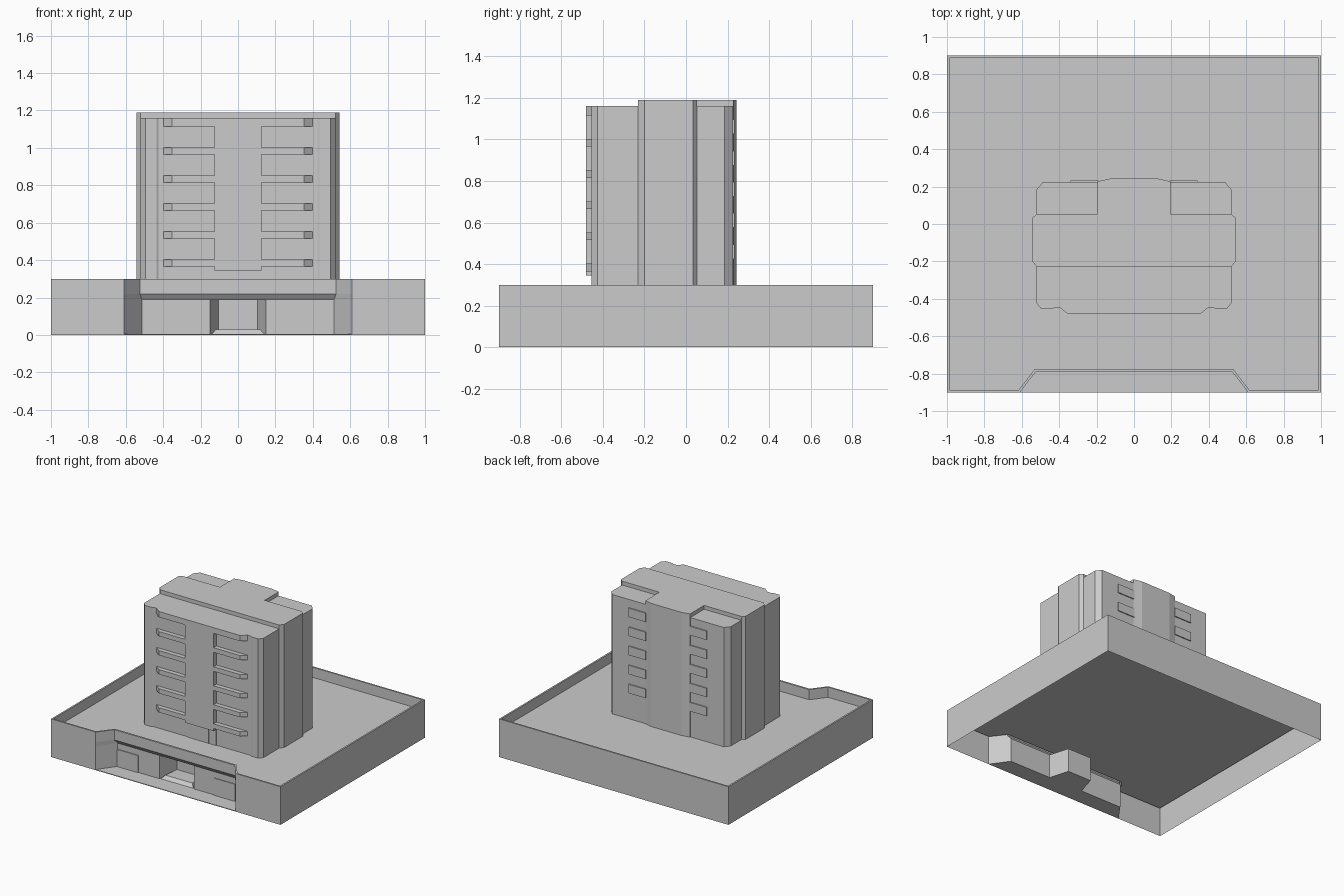
import bpy
import bmesh

cube = bpy.data.objects.get("Cube")
if cube:
    bpy.data.objects.remove(cube, do_unlink=True)

mat = bpy.data.materials.new("concrete_grey")
mat.use_nodes = True
GREY = (0.6, 0.6, 0.6, 1)
mat.diffuse_color = GREY
mat.node_tree.nodes["Principled BSDF"].inputs["Base Color"].default_value = GREY


def finish(name, bm):
    bmesh.ops.remove_doubles(bm, verts=bm.verts, dist=0.0001)
    bmesh.ops.dissolve_degenerate(bm, edges=bm.edges, dist=0.0001)
    bmesh.ops.recalc_face_normals(bm, faces=bm.faces)
    mesh = bpy.data.meshes.new(name)
    bm.to_mesh(mesh)
    bm.free()
    mesh.materials.append(mat)
    ob = bpy.data.objects.new(name, mesh)
    bpy.context.collection.objects.link(ob)
    return ob


def loft(name, loops, cap_bottom=True):
    """Skin a stack of (outline, height) loops and cap the last one."""
    bm = bmesh.new()
    rings = [[bm.verts.new((x, y, z)) for x, y in pts] for pts, z in loops]
    for a, b in zip(rings, rings[1:]):
        for i in range(len(a)):
            j = (i + 1) % len(a)
            bm.faces.new((a[i], a[j], b[j], b[i]))
    bm.faces.new(rings[-1])
    if cap_bottom:
        bm.faces.new(rings[0][::-1])
    return finish(name, bm)


def mirrored(half):
    """Complete an outline given for +x, listed from front to back."""
    return half + [(-x, y) for x, y in reversed(half)]


def prism(name, outline, z0, z1):
    return loft(name, [(outline, z0), (outline, z1)])


def box(name, x0, x1, y0, y1, z0, z1):
    return prism(name, [(x0, y0), (x1, y0), (x1, y1), (x0, y1)], z0, z1)


# Podium: open underneath, splayed entrance notch, alcove, parapet and deck
DECK, RIM, SOFFIT = 0.22, 0.30, 0.188


def podium_outline(wall_y, notch_x, alcove_y, t=0.0):
    return mirrored([(0.105, alcove_y), (0.15, wall_y), (notch_x, wall_y),
                     (0.61 + t * 0.5, -0.9 + t), (1 - t, -0.9 + t), (1 - t, 0.9 - t)])


WALL = -0.765
lower = podium_outline(WALL, 0.513, -0.61)
closed = podium_outline(WALL, 0.513, WALL)
upper = podium_outline(-0.79, 0.525, -0.79)
inner = podium_outline(-0.775, 0.53, -0.775, 0.013)
loft("podium", [(lower, 0), (lower, SOFFIT), (closed, SOFFIT), (upper, DECK),
                (upper, RIM), (inner, RIM), (inner, DECK)], cap_bottom=False)

# Entrance porch
prism("porch_floor", mirrored([(0.61, -0.9), (0.513, WALL), (0.15, WALL), (0.105, -0.61)]),
      0, 0.005)
loft("entrance_step", [(mirrored([(0.14, -0.76), (0.105, -0.61)]), 0.005),
                       (mirrored([(0.118, -0.735), (0.105, -0.61)]), 0.03)])
for side, x in (("right", -0.422), ("left", 0.422)):
    box("porch_door_" + side, x - 0.091, x + 0.091, WALL - 0.006, WALL, 0.005, 0.14)

# Tower blocks
LOW_ROOF, HIGH_ROOF = 1.16, 1.19
prism("tower_core", mirrored([(0.52, -0.23), (0.543, -0.2), (0.543, 0.033), (0.52, 0.053)]),
      DECK, HIGH_ROOF)
prism("tower_front", mirrored([(0.425, -0.447), (0.437, -0.455), (0.495, -0.455),
                               (0.52, -0.425), (0.52, -0.22)]), DECK, LOW_ROOF)
prism("tower_back", mirrored([(0.52, 0.04), (0.52, 0.185), (0.487, 0.225)]),
      DECK, LOW_ROOF)
prism("stair_core", mirrored([(0.195, 0.04), (0.195, 0.228), (0.13, 0.242)]),
      DECK, HIGH_ROOF)

# Front column and floor bands, with shallow bands on the back
box("front_column", -0.125, 0.125, -0.482, -0.44, 0.345, LOW_ROOF)
front_band = mirrored([(0.353, -0.482), (0.397, -0.447), (0.397, -0.43)])
for floor in range(6):
    z = 0.365 + floor * 0.15
    top = LOW_ROOF if floor == 5 else z + 0.037
    prism("front_band_%d" % floor, front_band, z, top)
    if floor < 5:
        for side, s in (("right", -1), ("left", 1)):
            x0, x1 = sorted((s * 0.19, s * 0.34))
            box("back_band_%s_%d" % (side, floor), x0, x1, 0.22, 0.233, z + 0.06, z + 0.13)

# Terrace doors under the column
for i in range(3):
    x = (i - 1) * 0.125
    x0, x1 = max(x - 0.061, -0.125), min(x + 0.061, 0.125)
    box("terrace_door_%d" % i, x0, x1, -0.453, -0.44, DECK, 0.343)
